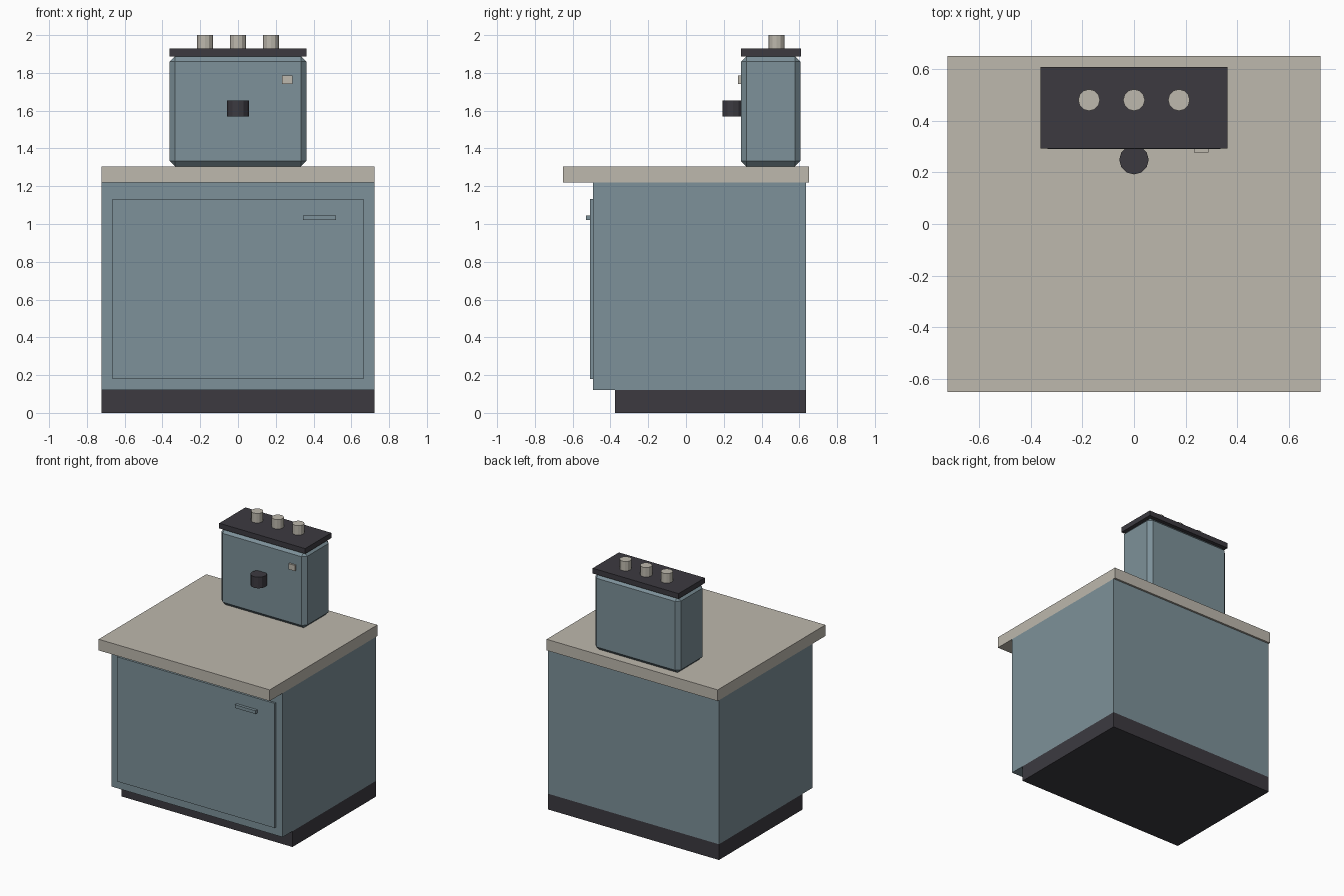
import bpy

if "Cube" in bpy.data.objects:
    bpy.data.objects.remove(bpy.data.objects["Cube"])

# Flat colours
def material(name, rgb):
    m = bpy.data.materials.new(name)
    m.diffuse_color = (*rgb, 1)
    m.use_nodes = True
    m.node_tree.nodes["Principled BSDF"].inputs["Base Color"].default_value = m.diffuse_color
    return m

BLUE = material("grey_blue", (0.205, 0.283, 0.319))
CREAM = material("cream", (0.509, 0.479, 0.418))
DARK = material("charcoal", (0.045, 0.042, 0.051))

# Box given by its limits on each axis, with optional chamfered edges
def box(name, x, y, z, mat, chamfer=0):
    bpy.ops.mesh.primitive_cube_add(size=1, location=[(a + b) / 2 for a, b in (x, y, z)])
    ob = bpy.context.object
    ob.name = name
    ob.scale = [b - a for a, b in (x, y, z)]
    bpy.ops.object.transform_apply(location=False, rotation=False, scale=True)
    ob.data.materials.append(mat)
    if chamfer:
        mod = ob.modifiers.new("chamfer", 'BEVEL')
        mod.width = chamfer
        mod.segments = 1
    return ob

# Upright faceted cylinder
def drum(name, x, y, z, radius, mat, sides=12):
    bpy.ops.mesh.primitive_cylinder_add(vertices=sides, radius=radius, depth=z[1] - z[0],
                                        location=(x, y, (z[0] + z[1]) / 2))
    ob = bpy.context.object
    ob.name = name
    ob.data.materials.append(mat)

W = 0.723

# Cabinet
box("plinth", (-W, W), (-0.375, 0.635), (0, 0.12), DARK)
box("cabinet", (-W, W), (-0.493, 0.635), (0.12, 1.22), BLUE)
box("door", (-0.665, 0.665), (-0.508, -0.493), (0.18, 1.132), BLUE)
box("door_handle", (0.345, 0.52), (-0.53, -0.508), (1.02, 1.045), BLUE)
box("countertop", (-W, W), (-0.65, 0.65), (1.22, 1.305), CREAM)

# Coffee machine
box("machine_body", (-0.362, 0.362), (0.29, 0.606), (1.305, 1.888), BLUE, 0.029)
box("machine_lid", (-0.363, 0.363), (0.292, 0.608), (1.888, 1.928), DARK)
drum("spout", 0, 0.249, (1.57, 1.655), 0.057, DARK)
box("button", (0.233, 0.288), (0.276, 0.295), (1.742, 1.785), CREAM)

# Cups on the lid
for i in (-1, 0, 1):
    drum("cup", i * 0.174, 0.48, (1.928, 2.0), 0.042, CREAM)
